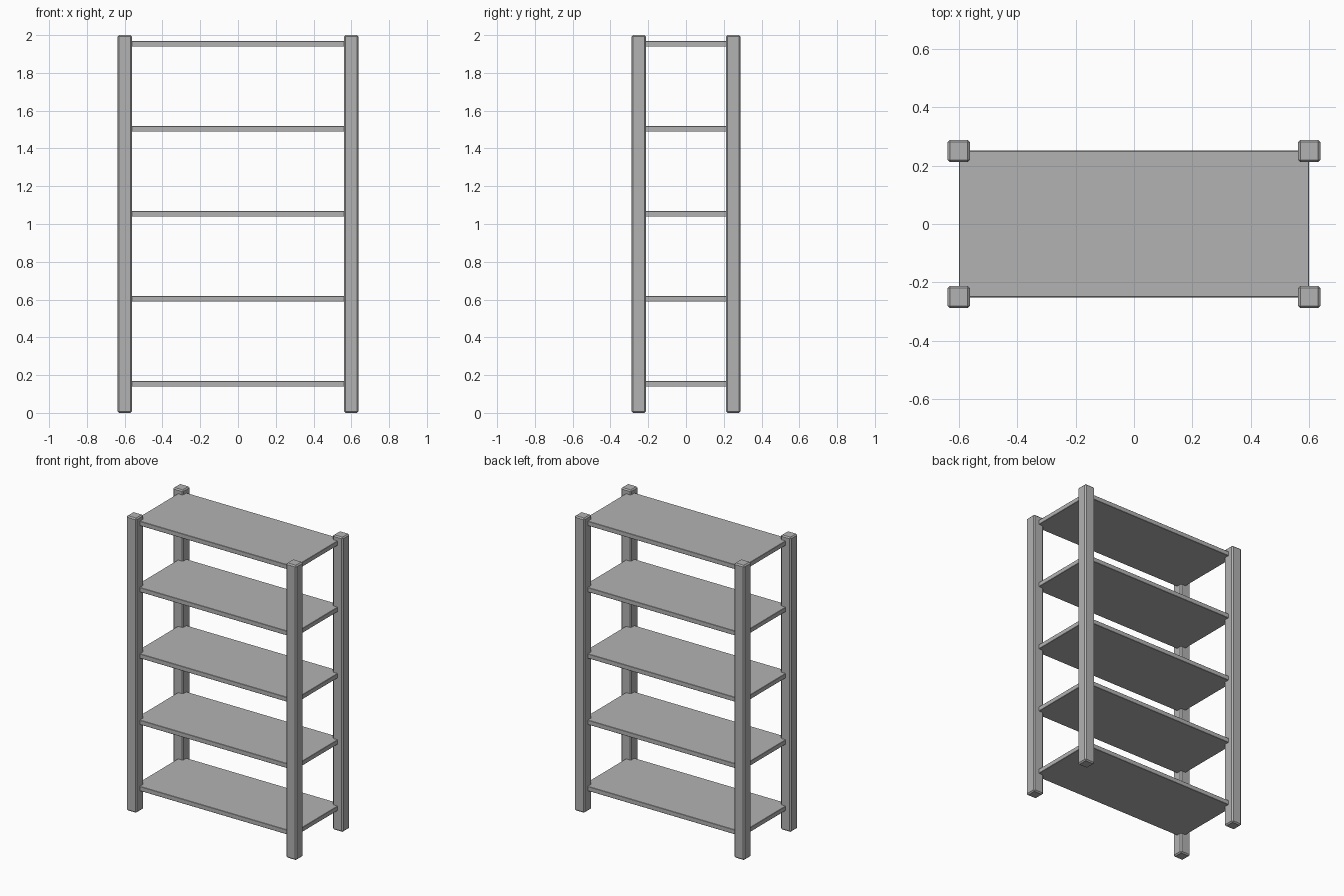
import bpy

if "Cube" in bpy.data.objects:
    bpy.data.objects.remove(bpy.data.objects["Cube"])

grey = bpy.data.materials.new("dark_grey")
grey.diffuse_color = (0.45, 0.45, 0.45, 1)
grey.use_nodes = True
grey.node_tree.nodes["Principled BSDF"].inputs["Base Color"].default_value = grey.diffuse_color


def box(name, centre, size, bevel):
    bpy.ops.mesh.primitive_cube_add(size=1, location=centre)
    ob = bpy.context.object
    ob.name = name
    ob.scale = size
    bpy.ops.object.transform_apply(location=False, rotation=False, scale=True)
    ob.data.materials.append(grey)
    mod = ob.modifiers.new("edge_bevel", 'BEVEL')
    mod.width = bevel
    mod.segments = 1
    return ob


# Four corner posts with chamfered edges
for side, x in (("left", -0.6), ("right", 0.6)):
    for face, y in (("front", -0.25), ("back", 0.25)):
        box(f"{face}_{side}_post", (x, y, 1.0), (0.077, 0.077, 2.0), 0.008)

# Five evenly spaced shelves reaching the post centres
for i in range(5):
    box(f"shelf_{i + 1}", (0, 0, 0.154 + 0.45 * i), (1.2, 0.502, 0.031), 0.002)
